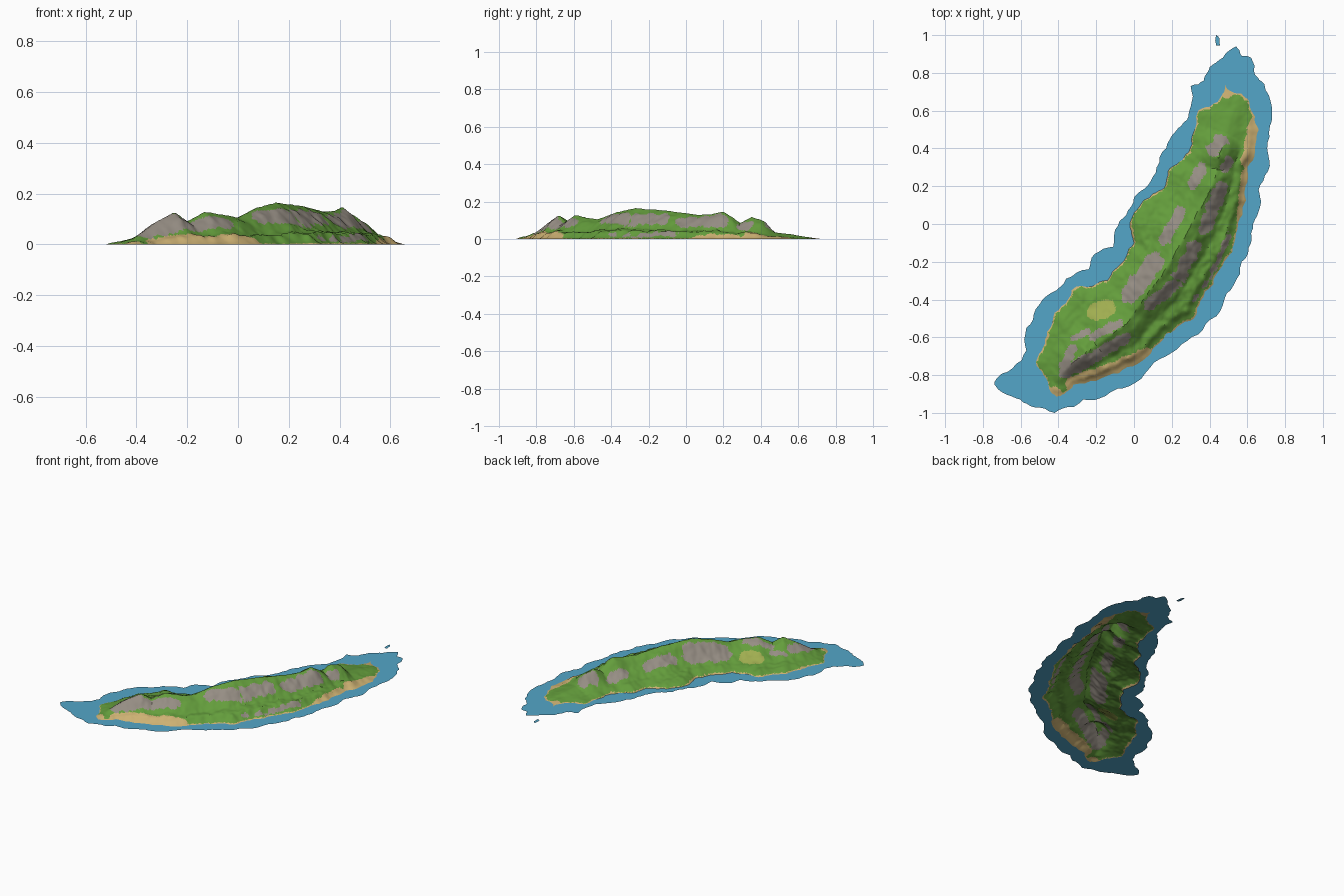
import bpy, math, random
from mathutils import Vector, noise, kdtree
from mathutils.geometry import delaunay_2d_cdt

if "Cube" in bpy.data.objects:
    bpy.data.objects.remove(bpy.data.objects["Cube"])

random.seed(4)


def material(name, rgb):
    m = bpy.data.materials.new(name)
    m.diffuse_color = (*rgb, 1)
    m.use_nodes = True
    m.node_tree.nodes["Principled BSDF"].inputs["Base Color"].default_value = m.diffuse_color
    return m


GRASS = material("grass green", (0.127, 0.340, 0.045))
ROCK = material("rock grey", (0.305, 0.270, 0.231))
SAND = material("sand", (0.610, 0.440, 0.171))
MEADOW = material("meadow yellow green", (0.350, 0.420, 0.080))
WATER = material("shallow water blue", (0.088, 0.380, 0.580))

# Outlines, clockwise from the north tip
SHORE = [(.48, .74), (.50, .71), (.57, .69), (.61, .65), (.64, .57), (.66, .50), (.64, .38),
         (.60, .30), (.59, .20), (.575, .05), (.54, -.05), (.52, -.15), (.47, -.22), (.42, -.32),
         (.35, -.41), (.33, -.48), (.25, -.53), (.17, -.58), (.10, -.66), (.02, -.74),
         (-.08, -.79), (-.20, -.83), (-.32, -.85), (-.37, -.90), (-.41, -.915), (-.45, -.87),
         (-.48, -.80), (-.52, -.73), (-.48, -.65), (-.46, -.57), (-.42, -.47), (-.35, -.40),
         (-.33, -.35), (-.22, -.33), (-.14, -.30), (-.10, -.24), (-.04, -.17), (0, -.10),
         (-.02, -.02), (.02, .08), (.10, .16), (.16, .19), (.18, .28), (.24, .33), (.29, .38),
         (.31, .47), (.34, .60), (.40, .62), (.47, .69)]
SHELF = [(.54, .94), (.57, .89), (.62, .88), (.64, .79), (.69, .74), (.73, .62), (.72, .52),
         (.705, .40), (.71, .28), (.66, .18), (.67, .10), (.63, 0), (.62, -.10), (.57, -.20),
         (.53, -.32), (.47, -.43), (.38, -.53), (.28, -.62), (.17, -.70), (.06, -.79),
         (-.06, -.87), (-.15, -.91), (-.27, -.93), (-.32, -.97), (-.42, -1.0), (-.53, -.97),
         (-.60, -.93), (-.70, -.89), (-.74, -.85), (-.71, -.80), (-.64, -.76), (-.57, -.67),
         (-.57, -.55), (-.52, -.45), (-.43, -.36), (-.36, -.29), (-.24, -.24), (-.21, -.16),
         (-.11, -.12), (-.10, -.03), (-.04, .05), (0, .14), (.07, .20), (.12, .30), (.17, .40),
         (.22, .49), (.28, .55), (.30, .62), (.30, .73), (.37, .76), (.40, .83), (.47, .88)]
ISLET = [(.435, 1.0), (.452, .985), (.455, .945), (.435, .945), (.43, .97)]

# Crest line with heights, south to north
RIDGE = [(-.39, -.80, .03), (-.32, -.73, .085), (-.25, -.68, .123), (-.20, -.64, .085),
         (-.13, -.59, .124), (-.04, -.53, .108), (0, -.47, .10), (.07, -.37, .138),
         (.15, -.27, .16), (.25, -.10, .147), (.33, .05, .125), (.38, .13, .126),
         (.41, .20, .142), (.43, .25, .11), (.44, .29, .08), (.45, .35, .113),
         (.47, .42, .09), (.49, .47, .03), (.51, .56, .02)]

# Rock patches: start, end, radius
ROCKS = [(-.36, -.74, -.33, -.66, .025), (-.31, -.60, -.25, -.57, .018),
         (-.22, -.60, -.08, -.53, .022), (-.02, -.37, .11, -.20, .05),
         (.16, -.08, .25, .07, .032), (.31, .20, .36, .30, .028), (.42, .40, .46, .44, .038),
         (-.36, -.78, -.20, -.70, .035), (-.18, -.68, -.04, -.60, .028),
         (.08, -.43, .22, -.32, .03), (.24, -.27, .32, -.12, .036), (.38, -.02, .46, .20, .036),
         (.48, .29, .50, .33, .025), (.40, -.29, .51, -.05, .014), (.32, -.40, .40, -.29, .01)]
BEACHES = [(.66, .52, .62, .34, .055), (.60, .26, .575, .02, .032), (.07, -.70, -.32, -.85, .045),
           (.48, .74, .49, .715, .05), (-.41, -.91, -.42, -.89, .03)]


def roughen(loop, levels, amount):
    """Midpoint subdivision with random sideways offsets."""
    pts = [Vector(p) for p in loop]
    for _ in range(levels):
        out = []
        for a, b in zip(pts, pts[1:] + pts[:1]):
            d = b - a
            out += [a, (a + b) / 2 + Vector((-d.y, d.x)) * random.uniform(-amount, amount)]
        pts = out
    return pts


def inside(p, loops):
    odd = False
    for loop in loops:
        a = loop[-1]
        for b in loop:
            if (a.y > p.y) != (b.y > p.y) and p.x < a.x + (b.x - a.x) * (p.y - a.y) / (b.y - a.y):
                odd = not odd
            a = b
    return odd


def nearest(p, a, b):
    d = b - a
    t = max(0, min(1, (p - a).dot(d) / d.length_squared))
    return (p - a - d * t).length, t


def curve(x, knots):
    for (x0, y0), (x1, y1) in zip(knots, knots[1:]):
        if x <= x1:
            return y0 + (y1 - y0) * (x - x0) / (x1 - x0)
    return knots[-1][1]


def wobble(p, scale, seed=0.0):
    v = Vector((p.x * scale, p.y * scale, seed))
    return noise.noise(v) + 0.5 * noise.noise(v * 2.1)


shore = roughen(SHORE, 2, 0.13)
shelf = roughen(SHELF, 2, 0.11)
islet = roughen(ISLET, 1, 0.08)

# Shore distance lookup
tree = kdtree.KDTree(len(shore) * 4)
for i, a in enumerate(shore):
    b = shore[(i + 1) % len(shore)]
    for k in range(4):
        tree.insert(a.lerp(b, k / 4).to_3d(), i * 4 + k)
tree.balance()


def shore_distance(p):
    return tree.find(p.to_3d())[2]


WEST = [(0, 0), (.06, .08), (.40, .25), (.62, .48), (.85, .86), (1, 1)]
EAST = [(0, 0), (.10, .07), (.22, .25), (.45, .31), (.78, .80), (1, 1)]


def height(p):
    d = shore_distance(p)
    best = (9, 0, 0)
    for a, b in zip(RIDGE, RIDGE[1:]):
        va, vb = Vector(a[:2]), Vector(b[:2])
        r, t = nearest(p, va, vb)
        if r < best[0]:
            e, q = vb - va, p - va
            best = (r, a[2] + (b[2] - a[2]) * t, e.x * q.y - e.y * q.x)
    r, top, side = best
    t = d / (d + r + 1e-6)
    h = top * curve(t, WEST if side > 0 else EAST)
    h *= 1 + 0.22 * wobble(p, 17) * (1 - t * t)
    h += 0.006 * wobble(p, 30, 5) * min(1, d / .08) * (1 - t)
    return max(0.0, h + min(.006, d * .12))


def patch(p, zones, rough):
    n = rough * wobble(p, 24, 9)
    return any(nearest(p, Vector(z[:2]), Vector(z[2:4]))[0] < z[4] + n for z in zones)


def build(name, loops, extra, zfun, mats, pick):
    """Triangulate the area between loops and lift it by zfun."""
    pts, edges = [], []
    for loop in loops:
        s = len(pts)
        pts += loop
        edges += [(s + i, s + (i + 1) % len(loop)) for i in range(len(loop))]
    res = delaunay_2d_cdt(pts + extra, edges, [], 0, 1e-6)
    flat = [Vector((v[0], v[1])) for v in res[0]]
    faces, slots = [], []
    for f in res[2]:
        c = sum((flat[i] for i in f), Vector((0, 0))) / len(f)
        if inside(c, loops):
            faces.append(f)
            slots.append(pick(c))
    used = sorted({i for f in faces for i in f})
    index = {old: new for new, old in enumerate(used)}
    me = bpy.data.meshes.new(name)
    me.from_pydata([(flat[i].x, flat[i].y, zfun(flat[i])) for i in used], [],
                   [[index[i] for i in f] for f in faces])
    for m in mats:
        me.materials.append(m)
    for poly, s in zip(me.polygons, slots):
        poly.material_index = s
    ob = bpy.data.objects.new(name, me)
    bpy.context.collection.objects.link(ob)
    return ob


def ground_cover(c):
    d = shore_distance(c)
    if d < .007 + .005 * wobble(c, 14, 2) or (d < .06 and patch(c, BEACHES, .006)):
        return 2
    if patch(c, ROCKS, .017):
        return 1
    return 3 if patch(c, [(-.20, -.465, -.15, -.445, .05)], .012) else 0


# Island terrain
STEP = 0.0095
points = []
for ix in range(-56, 72):
    for iy in range(-98, 80):
        p = Vector((ix + .5 * (iy % 2) + random.uniform(-.2, .2), iy + random.uniform(-.2, .2))) * STEP
        if inside(p, [shore]) and shore_distance(p) > .004:
            points.append(p)
island = build("island_terrain", [shore], points, height, [GRASS, ROCK, SAND, MEADOW], ground_cover)
bpy.context.view_layer.objects.active = island
island.select_set(True)
bpy.ops.object.shade_smooth_by_angle(angle=math.radians(35))

# Shallow water around the island, and the small detached shoal
build("water_shelf", [shelf, shore], [], lambda p: 0.0, [WATER], lambda c: 0)
build("water_shoal", [islet], [], lambda p: 0.0, [WATER], lambda c: 0)
